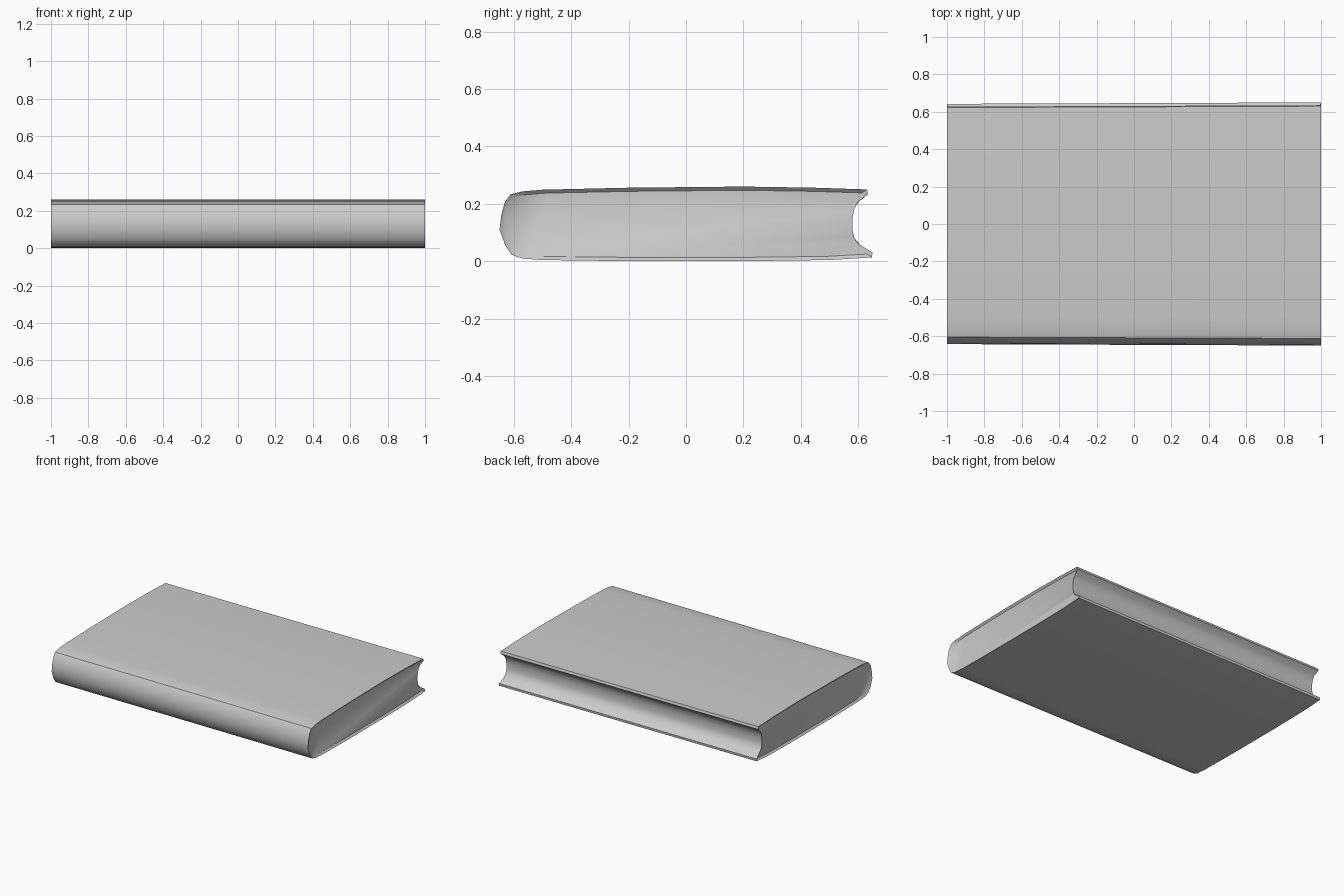
import bpy, bmesh, math

if "Cube" in bpy.data.objects:
    bpy.data.objects.remove(bpy.data.objects["Cube"])

# Cross-section (y, z): back board, rounded spine, front board
COVER = [(0.65, 0.03), (0.648, 0.013), (0.5, 0.004), (0.2, 0.0), (-0.2, 0.0), (-0.5, 0.004),
         (-0.57, 0.009), (-0.608, 0.022), (-0.63, 0.055), (-0.65, 0.11), (-0.644, 0.16),
         (-0.632, 0.205), (-0.612, 0.233), (-0.57, 0.243), (-0.5, 0.249), (-0.2, 0.256),
         (0.2, 0.26), (0.45, 0.256), (0.63, 0.25), (0.635, 0.233)]
# Concave page edge between the boards
PAGES = [(0.603, 0.208), (0.587, 0.183), (0.58, 0.15), (0.58, 0.11), (0.587, 0.08), (0.608, 0.056)]
MID = 0.13


def ring(bm, x, inset, scale):
    """One loop of the book section; inset > 0 gives the recessed end of the page block."""
    verts = []
    for y, z in COVER:
        k = 0.975 if inset else 1.0
        kz = 0.9 if inset else 1.0
        verts.append(bm.verts.new((x, y * k * scale, MID + (z - MID) * kz)))
    for y, z in PAGES:
        dx = math.copysign(0.0 if inset else 0.008, x)
        verts.append(bm.verts.new((x - dx, (y - (0.008 if inset else 0)) * scale,
                                   MID + (z - MID) * (0.93 if inset else 1.0))))
    return verts


bm = bmesh.new()
# Recessed page end, board edge, board edge, recessed page end
rings = [ring(bm, -0.988, 1, 0.988), ring(bm, -1.0, 0, 0.988),
         ring(bm, 1.0, 0, 1.0), ring(bm, 0.988, 1, 1.0)]
n = len(rings[0])
for a, b in zip(rings, rings[1:]):
    for i in range(n):
        j = (i + 1) % n
        bm.faces.new((a[i], a[j], b[j], b[i]))
bm.faces.new(rings[0])
bm.faces.new(rings[-1][::-1])
bmesh.ops.recalc_face_normals(bm, faces=bm.faces)

mesh = bpy.data.meshes.new("book")
bm.to_mesh(mesh)
bm.free()
book = bpy.data.objects.new("book", mesh)
bpy.context.collection.objects.link(book)
bpy.context.view_layer.objects.active = book
book.select_set(True)
bpy.ops.object.shade_smooth_by_angle(angle=math.radians(40))
